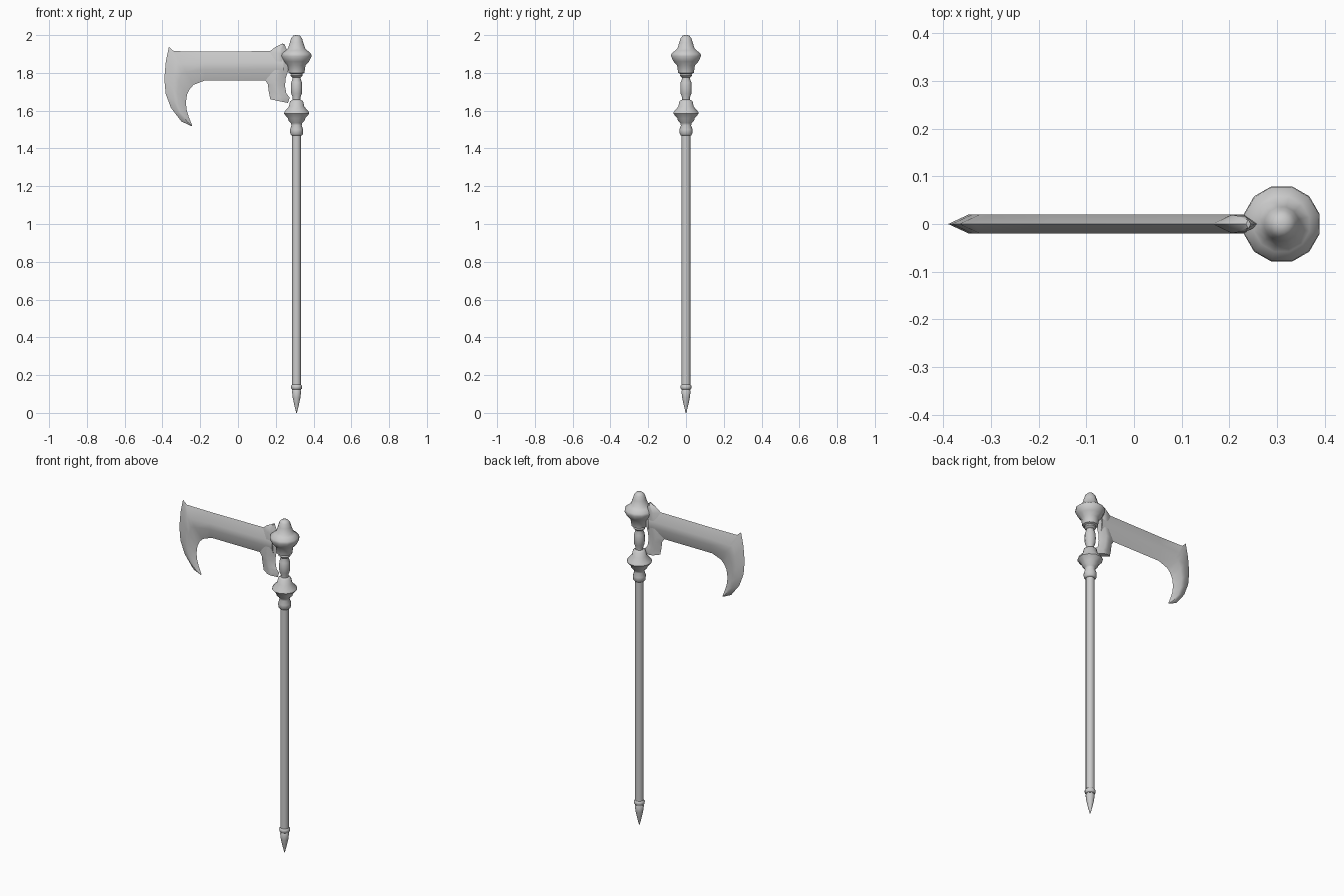
import bpy, bmesh
from math import sin, cos, pi, radians

POLE_X = 0.31


def finish(name, bm, angle):
    bmesh.ops.remove_doubles(bm, verts=bm.verts, dist=0.0005)
    bmesh.ops.recalc_face_normals(bm, faces=bm.faces)
    me = bpy.data.meshes.new(name)
    bm.to_mesh(me)
    bm.free()
    ob = bpy.data.objects.new(name, me)
    bpy.context.collection.objects.link(ob)
    bpy.ops.object.select_all(action='DESELECT')
    ob.select_set(True)
    bpy.context.view_layer.objects.active = ob
    bpy.ops.object.shade_smooth_by_angle(angle=radians(angle))
    return ob


def skin(name, rings, angle):
    """Bridge equal-length closed rings and cap both ends."""
    bm = bmesh.new()
    rows = [[bm.verts.new(p) for p in ring] for ring in rings]
    n = len(rows[0])
    for a, b in zip(rows, rows[1:]):
        for i in range(n):
            j = (i + 1) % n
            bm.faces.new((a[i], a[j], b[j], b[i]))
    bm.faces.new(rows[0])
    bm.faces.new(rows[-1][::-1])
    return finish(name, bm, angle)


def turned(name, profile, sides=12, angle=50):
    """Lathe a list of (radius, z) around the pole axis."""
    steps = [2 * pi * (i + 0.5) / sides for i in range(sides)]
    return skin(name, [[(POLE_X + r * cos(a), r * sin(a), z) for a in steps]
                       for r, z in profile], angle)


def bladed(name, sections):
    """Loft bevelled sections (edge A x,z, edge B x,z, half thickness)."""
    rings = []
    for ax, az, bx, bz, t in sections:
        def at(f, y):
            return (ax + (bx - ax) * f, y, az + (bz - az) * f)
        rings.append([at(0, 0), at(0.38, -t), at(0.62, -t),
                      at(1, 0), at(0.62, t), at(0.38, t)])
    return skin(name, rings, 40)


# Pole and pointed foot
turned("shaft", [(0.024, 0.12), (0.024, 1.49)])
turned("foot_spike", [(0.002, 0.0), (0.012, 0.04), (0.021, 0.08), (0.025, 0.115),
                      (0.021, 0.122), (0.029, 0.128), (0.03, 0.143),
                      (0.024, 0.15)])

# Turned ornaments below and above the grip neck
turned("lower_knob", [(0.027, 1.468), (0.034, 1.475), (0.036, 1.50), (0.028, 1.522),
                      (0.031, 1.535), (0.044, 1.547), (0.048, 1.56), (0.07, 1.585),
                      (0.066, 1.595), (0.042, 1.622), (0.036, 1.65), (0.022, 1.658)])
turned("neck_bead", [(0.022, 1.65), (0.021, 1.67), (0.029, 1.69), (0.031, 1.72),
                     (0.029, 1.75), (0.021, 1.772), (0.025, 1.80)])
turned("top_knob", [(0.024, 1.775), (0.033, 1.785), (0.031, 1.795), (0.043, 1.80),
                    (0.049, 1.84), (0.068, 1.86), (0.082, 1.888), (0.08, 1.902),
                    (0.06, 1.918), (0.047, 1.93), (0.037, 1.96), (0.029, 1.985),
                    (0.018, 1.997), (0.006, 2.0)])

# Axe bar that turns into the hooked crescent edge
bladed("hook_blade", [
    (0.24, 1.915, 0.24, 1.76, 0.02),
    (0.14, 1.915, 0.14, 1.76, 0.02),
    (-0.175, 1.913, -0.175, 1.76, 0.02),
    (-0.34, 1.915, -0.235, 1.737, 0.02),
    (-0.366, 1.938, -0.255, 1.715, 0.02),
    (-0.382, 1.86, -0.27, 1.685, 0.02),
    (-0.39, 1.77, -0.276, 1.64, 0.02),
    (-0.383, 1.69, -0.271, 1.60, 0.019),
    (-0.355, 1.615, -0.26, 1.565, 0.017),
    (-0.30, 1.543, -0.25, 1.54, 0.012),
    (-0.246, 1.518, -0.243, 1.522, 0.003)])

# Flange joining the blade to the pole, with horn and lower foot
bladed("blade_flange", [
    (0.235, 1.955, 0.245, 1.953, 0.008),
    (0.195, 1.935, 0.255, 1.93, 0.017),
    (0.165, 1.912, 0.27, 1.895, 0.019),
    (0.155, 1.84, 0.275, 1.84, 0.019),
    (0.145, 1.76, 0.252, 1.77, 0.019),
    (0.158, 1.74, 0.249, 1.73, 0.019),
    (0.163, 1.70, 0.256, 1.69, 0.018),
    (0.168, 1.675, 0.274, 1.67, 0.018),
    (0.171, 1.66, 0.264, 1.641, 0.018)])
